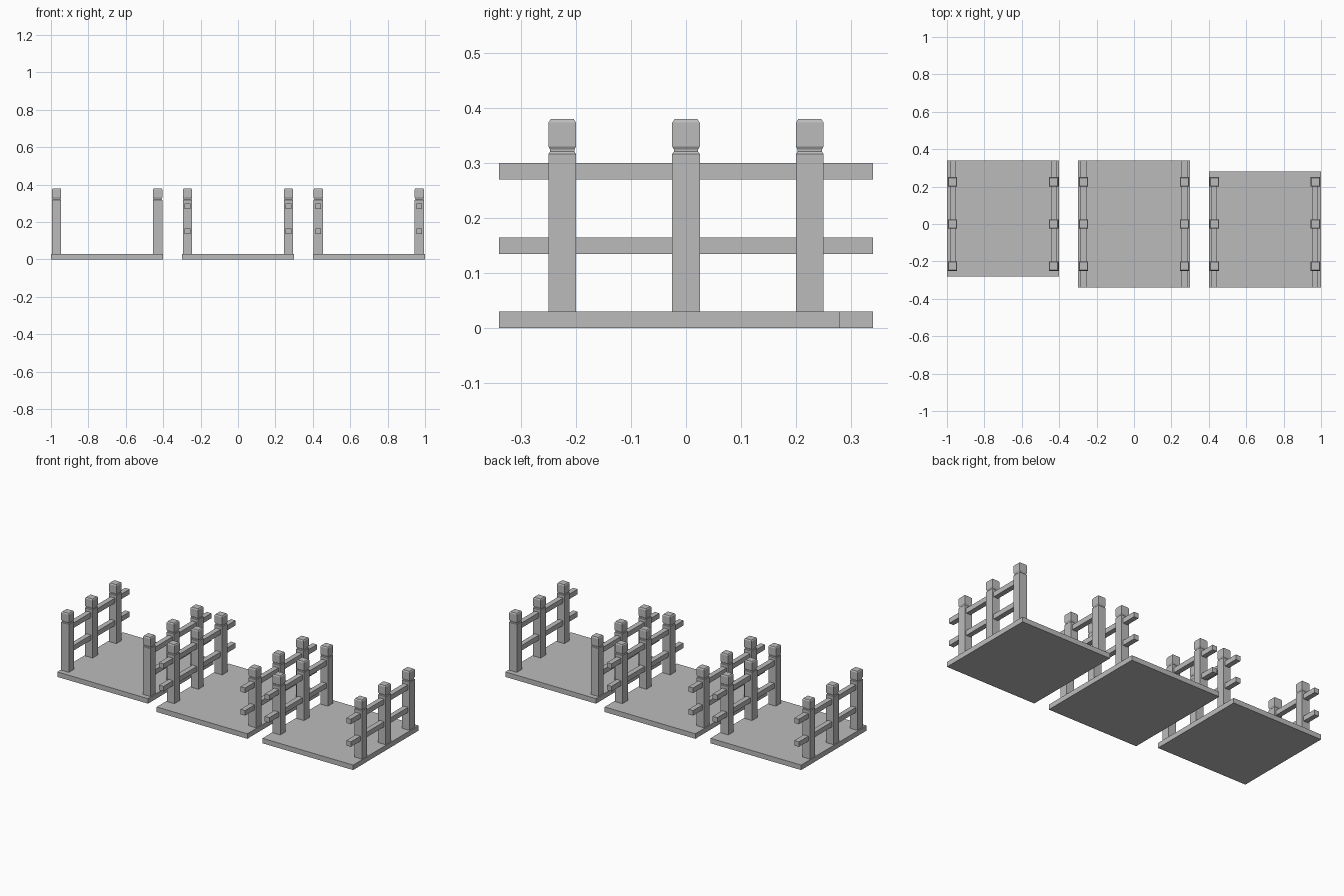
import bpy
import bmesh

cube = bpy.data.objects.get("Cube")
if cube:
    bpy.data.objects.remove(cube, do_unlink=True)

stone = bpy.data.materials.new("grey_stone")
stone.use_nodes = True
GREY = (0.5, 0.5, 0.5, 1)
stone.diffuse_color = GREY
stone.node_tree.nodes["Principled BSDF"].inputs["Base Color"].default_value = GREY


def finish(name, bm, location=(0, 0, 0)):
    bmesh.ops.recalc_face_normals(bm, faces=bm.faces)
    mesh = bpy.data.meshes.new(name)
    bm.to_mesh(mesh)
    bm.free()
    mesh.materials.append(stone)
    obj = bpy.data.objects.new(name, mesh)
    obj.location = location
    bpy.context.collection.objects.link(obj)


def box(name, low, high):
    bm = bmesh.new()
    bmesh.ops.create_cube(bm, size=1)
    for v in bm.verts:
        v.co = [a + (b - a) * (c + 0.5) for a, b, c in zip(low, high, v.co)]
    finish(name, bm)


def post(name, x, y):
    # Square shaft, narrow neck and chamfered cap, as (half width, height)
    profile = [(0.025, 0.03), (0.025, 0.317), (0.022, 0.321), (0.022, 0.325),
               (0.025, 0.33), (0.025, 0.374), (0.021, 0.38)]
    bm = bmesh.new()
    rings = [[bm.verts.new((w * sx, w * sy, z))
              for sx, sy in ((-1, -1), (1, -1), (1, 1), (-1, 1))]
             for w, z in profile]
    for lower, upper in zip(rings, rings[1:]):
        for i in range(4):
            j = (i + 1) % 4
            bm.faces.new((lower[i], lower[j], upper[j], upper[i]))
    bm.faces.new(rings[0][::-1])
    bm.faces.new(rings[-1])
    finish(name, bm, (x, y, 0))


# Section: name, centre x, deck ends, rail ends
sections = [("right_end", -0.7, (-0.28, 0.34), (-0.225, 0.34)),
            ("middle", 0.0, (-0.34, 0.34), (-0.34, 0.34)),
            ("left_end", 0.7, (-0.34, 0.28), (-0.34, 0.225))]

for section, cx, deck, rail in sections:
    box(section + "_deck", (cx - 0.3, deck[0], 0), (cx + 0.3, deck[1], 0.03))
    for side, sign in (("right", -1), ("left", 1)):
        x = cx + sign * 0.27
        # Posts along the deck edge
        for place, y in (("front", -0.225), ("centre", 0), ("back", 0.225)):
            post(f"{section}_{side}_{place}_post", x, y)
        # Two rails running through the posts
        for level, z in (("lower", 0.135), ("upper", 0.27)):
            box(f"{section}_{side}_{level}_rail",
                (x - 0.015, rail[0], z), (x + 0.015, rail[1], z + 0.03))
